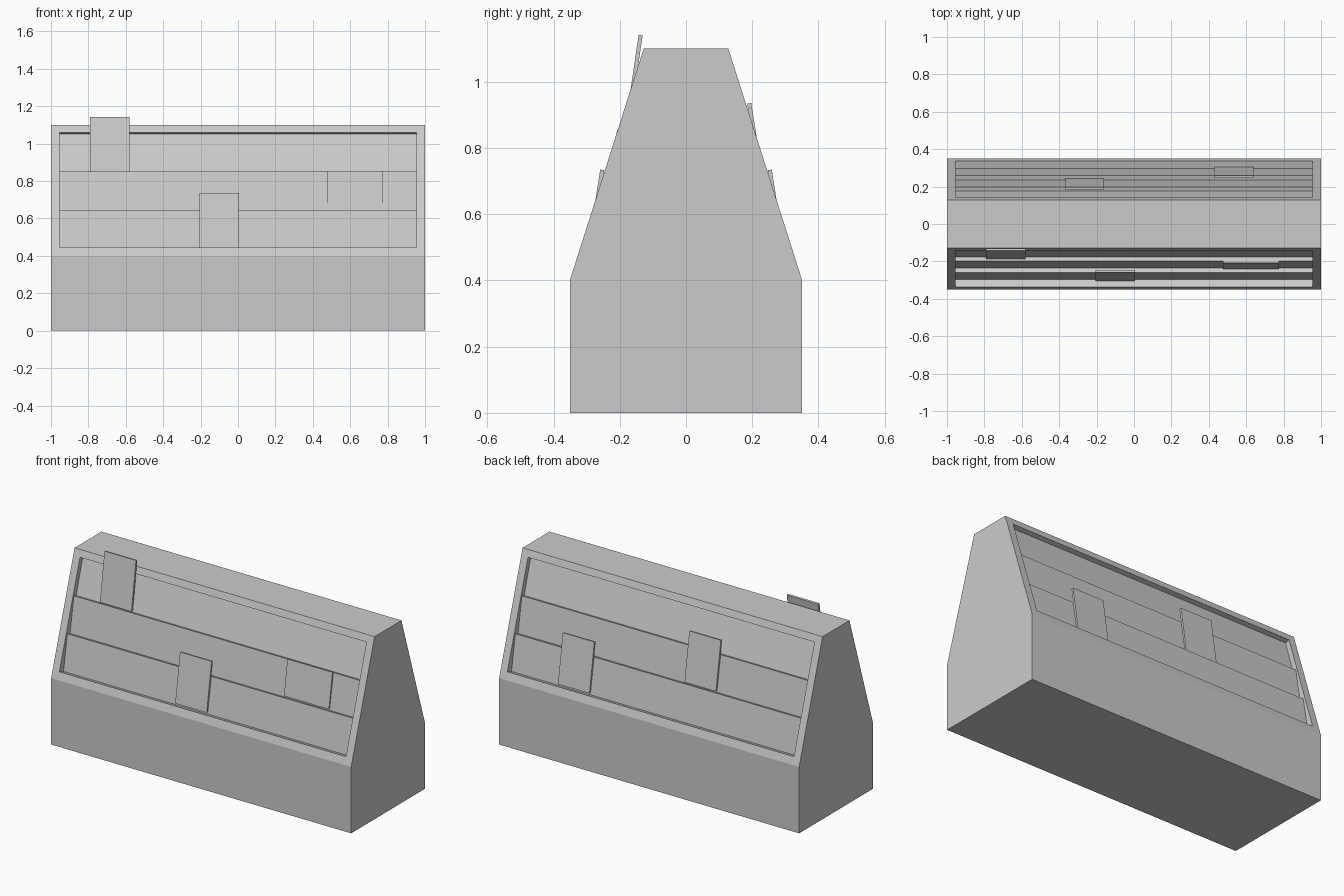
import bpy
import bmesh

if "Cube" in bpy.data.objects:
    bpy.data.objects.remove(bpy.data.objects["Cube"], do_unlink=True)

GREY = (0.6, 0.6, 0.6, 1.0)
grey = bpy.data.materials.new("light grey")
grey.use_nodes = True
grey.diffuse_color = GREY
grey.node_tree.nodes["Principled BSDF"].inputs["Base Color"].default_value = GREY


def extrude_profile(name, profile, x0, x1):
    """Prism with a y-z profile running from x0 to x1."""
    bm = bmesh.new()
    face = bm.faces.new([bm.verts.new((x0, y, z)) for y, z in profile])
    side = bmesh.ops.extrude_face_region(bm, geom=[face])
    verts = [v for v in side["geom"] if isinstance(v, bmesh.types.BMVert)]
    bmesh.ops.translate(bm, verts=verts, vec=(x1 - x0, 0, 0))
    bmesh.ops.recalc_face_normals(bm, faces=bm.faces)
    mesh = bpy.data.meshes.new(name)
    bm.to_mesh(mesh)
    bm.free()
    mesh.materials.append(grey)
    obj = bpy.data.objects.new(name, mesh)
    bpy.context.scene.collection.objects.link(obj)
    return obj


# Solid stand with sloping front and back
half = [(0.351, 0), (0.351, 0.4), (0.128, 1.1)]
stand = extrude_profile("stand", half + [(-y, z) for y, z in reversed(half)], -1, 1)

# Stepped display recess; ledges are square to the slope
recess = [(0.432, 0.475), (0.337, 0.445), (0.297, 0.432),
          (0.260, 0.645), (0.235, 0.637),
          (0.198, 0.85), (0.176, 0.843),
          (0.114, 1.052), (0.141, 1.06), (0.236, 1.09)]
for side, label in ((-1, "front"), (1, "back")):
    cutter = extrude_profile(label + "_recess_cutter",
                             [(side * y, z) for y, z in recess], -0.955, 0.955)
    cutter.hide_render = True
    cut = stand.modifiers.new(label + " recess", "BOOLEAN")
    cut.operation = "DIFFERENCE"
    cut.solver = "EXACT"
    cut.object = cutter
    bpy.context.view_layer.objects.active = stand
    bpy.ops.object.modifier_apply(modifier=cut.name)
    bpy.data.objects.remove(cutter, do_unlink=True)


def booklet(name, side, x0, x1, foot, top):
    """Thin booklet leaning back on a shelf; foot and top are its outer edges."""
    t = 0.012
    (fy, fz), (ty, tz) = foot, top
    profile = [(fy, fz), (ty, tz), (ty - t, tz - 0.002), (fy - t, fz - 0.002)]
    extrude_profile(name, [(side * y, z) for y, z in profile], x0, x1)


# Booklets on the shelves
low = ((0.305, 0.443), (0.259, 0.735))
middle = ((0.243, 0.645), (0.197, 0.936))
booklet("front_top_booklet", -1, -0.79, -0.58, (0.186, 0.85), (0.143, 1.142))
booklet("front_low_booklet", -1, -0.205, 0.005, *low)
booklet("front_wide_booklet", -1, 0.475, 0.775, (0.241, 0.645), (0.208, 0.855))
booklet("back_middle_booklet", 1, -0.37, -0.16, *middle)
booklet("back_low_booklet", 1, 0.43, 0.64, *low)
